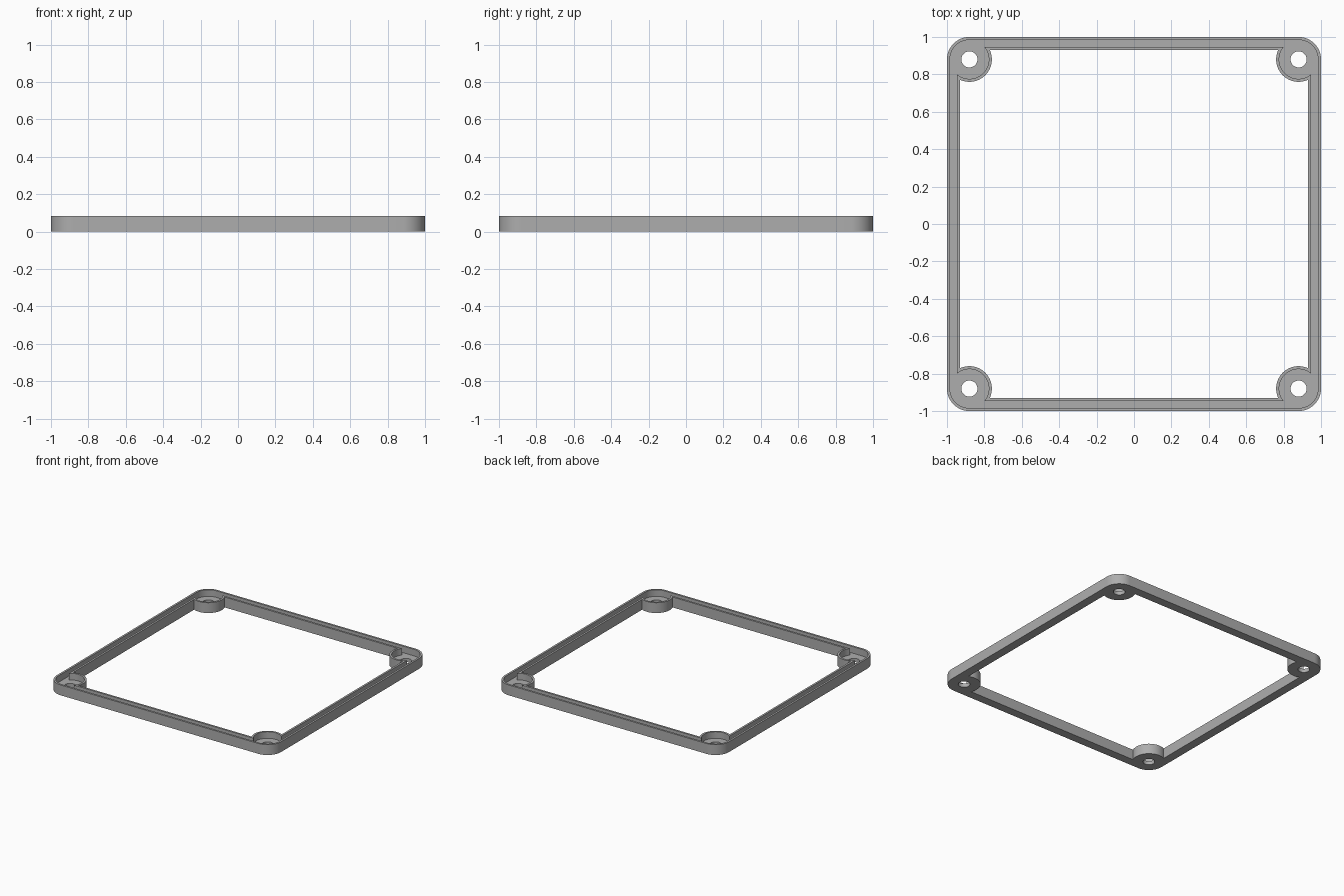
import bpy
import bmesh
import math

cube = bpy.data.objects.get("Cube")
if cube:
    bpy.data.objects.remove(cube, do_unlink=True)

HEIGHT = 0.083
BOSS = 0.88          # screw boss centre on both axes
LIP = 0.016          # thin wall thickness
POCKET_FLOOR = 0.03
GROOVE_FLOOR = 0.03

grey = bpy.data.materials.new("grey plastic")
grey.use_nodes = True
colour = (0.42, 0.42, 0.42, 1)
grey.diffuse_color = colour
grey.node_tree.nodes["Principled BSDF"].inputs["Base Color"].default_value = colour


def prism(name, outline, z0, z1):
    """Extrude a closed outline between two heights."""
    bm = bmesh.new()
    base = bm.faces.new([bm.verts.new((x, y, z0)) for x, y in outline])
    top = bmesh.ops.extrude_face_region(bm, geom=[base])["geom"]
    verts = [v for v in top if isinstance(v, bmesh.types.BMVert)]
    bmesh.ops.translate(bm, verts=verts, vec=(0, 0, z1 - z0))
    bmesh.ops.recalc_face_normals(bm, faces=bm.faces)
    mesh = bpy.data.meshes.new(name)
    bm.to_mesh(mesh)
    bm.free()
    mesh.materials.append(grey)
    obj = bpy.data.objects.new(name, mesh)
    bpy.context.collection.objects.link(obj)
    return obj


def circle(cx, cy, r, n=64):
    return [(cx + r * math.cos(math.tau * i / n), cy + r * math.sin(math.tau * i / n))
            for i in range(n)]


def rounded_square(half, r, n=16):
    """Square outline with rounded corners."""
    points = []
    for k, (sx, sy) in enumerate([(1, 1), (-1, 1), (-1, -1), (1, -1)]):
        for i in range(n + 1):
            a = (k + i / n) * math.pi / 2
            points.append((sx * (half - r) + r * math.cos(a),
                           sy * (half - r) + r * math.sin(a)))
    return points


def square(half):
    return [(half, half), (-half, half), (-half, -half), (half, -half)]


def combine(target, tool, operation):
    """Apply a boolean and discard its tool."""
    tool.hide_render = True
    mod = target.modifiers.new("boolean", "BOOLEAN")
    mod.operation = operation
    mod.solver = "EXACT"
    mod.object = tool
    bpy.context.view_layer.objects.active = target
    bpy.ops.object.modifier_apply(modifier=mod.name)
    bpy.data.objects.remove(tool, do_unlink=True)


# Rounded outer frame with an open middle
frame = prism("gasket_frame", rounded_square(1, 0.12), 0, HEIGHT)
combine(frame, prism("opening", square(0.93), -0.1, 0.2), "DIFFERENCE")

# Screw bosses sharing the rounded corners
corners = [(sx * BOSS, sy * BOSS) for sx in (-1, 1) for sy in (-1, 1)]
for x, y in corners:
    combine(frame, prism("boss", circle(x, y, 0.12), 0, HEIGHT), "UNION")

# Groove running between the outer and inner lips
groove = prism("groove", rounded_square(1 - LIP, 0.12 - LIP), GROOVE_FLOOR, 0.2)
combine(groove, prism("groove_core", square(0.93 + LIP), -0.1, 0.3), "DIFFERENCE")
combine(frame, groove, "DIFFERENCE")

# Round pocket and screw hole in every corner
for x, y in corners:
    combine(frame, prism("pocket", circle(x, y, 0.12 - LIP), POCKET_FLOOR, 0.2), "DIFFERENCE")
    combine(frame, prism("screw_hole", circle(x, y, 0.043, 40), -0.1, 0.2), "DIFFERENCE")

# Smooth curved walls, crisp edges
bpy.ops.object.select_all(action="DESELECT")
frame.select_set(True)
bpy.context.view_layer.objects.active = frame
bpy.ops.object.shade_smooth_by_angle(angle=math.radians(30))
